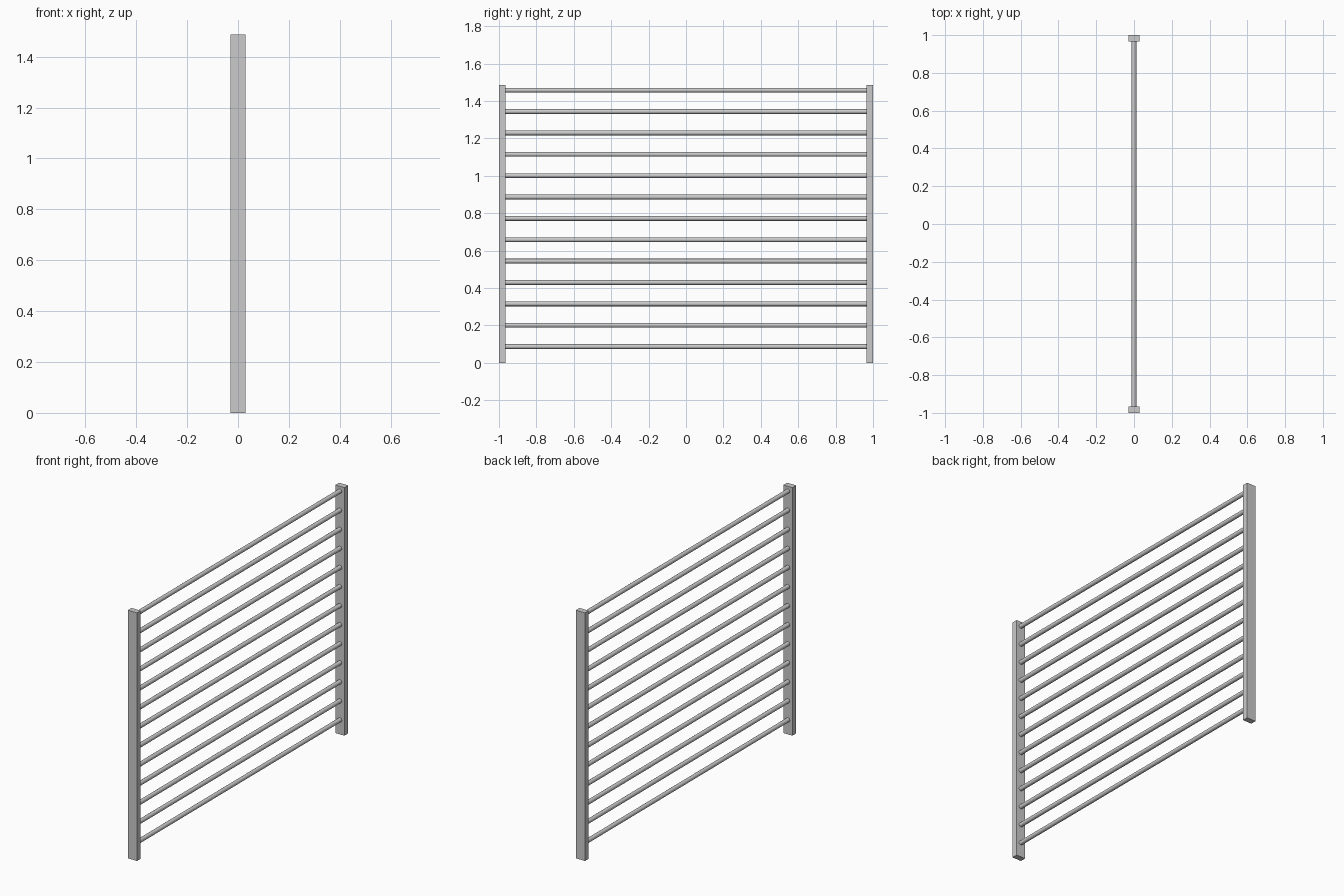
import bpy
import math

if "Cube" in bpy.data.objects:
    bpy.data.objects.remove(bpy.data.objects["Cube"])

HEIGHT = 1.487
POST_X, POST_Y = 0.06, 0.035
RUNG_R = 0.0128
RUNG_COUNT = 13
Z_LOW, Z_HIGH = 0.087, 1.458


def add_post(name, side):
    bpy.ops.mesh.primitive_cube_add(size=1, location=(0, side * (1 - POST_Y / 2), HEIGHT / 2))
    post = bpy.context.object
    post.name = name
    post.scale = (POST_X, POST_Y, HEIGHT)
    bpy.ops.object.transform_apply(location=False, rotation=False, scale=True)


def add_rung(index):
    z = Z_LOW + (Z_HIGH - Z_LOW) * index / (RUNG_COUNT - 1)
    bpy.ops.mesh.primitive_cylinder_add(vertices=16, radius=RUNG_R, depth=2 * (1 - POST_Y),
                                        location=(0, 0, z), rotation=(math.pi / 2, 0, 0))
    bpy.context.object.name = f"rung_{index + 1}"
    bpy.ops.object.shade_smooth_by_angle(angle=math.radians(40))


# Upright posts at both ends
add_post("left_post", -1)
add_post("right_post", 1)

# Evenly spaced round rungs between the posts
for i in range(RUNG_COUNT):
    add_rung(i)
